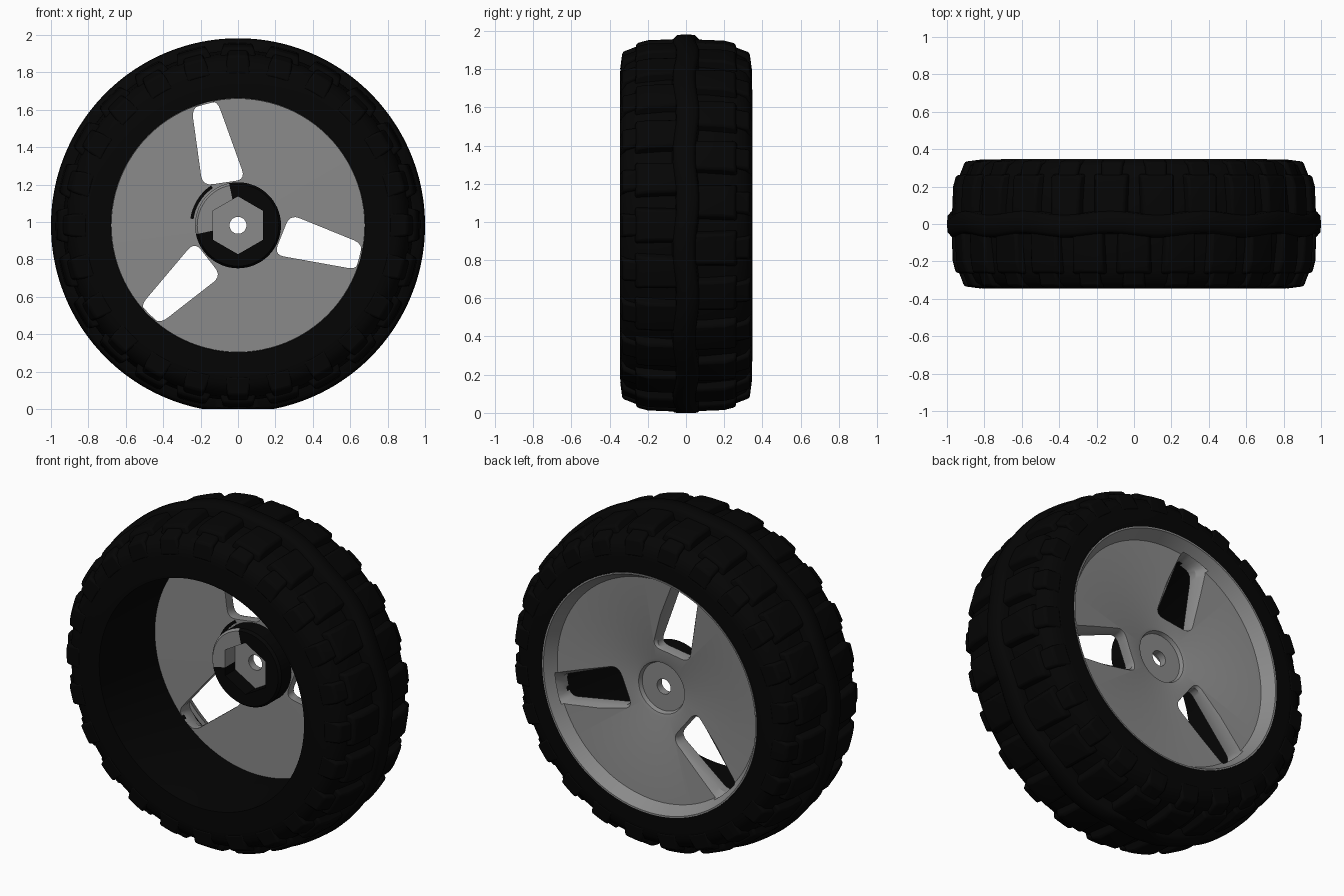
import bpy, bmesh
from math import sin, cos, pi, radians, floor

if "Cube" in bpy.data.objects:
    bpy.data.objects.remove(bpy.data.objects["Cube"])

CZ = 0.982    # axle height
LUGS = 24     # tread blocks per row


def material(name, v):
    m = bpy.data.materials.new(name)
    m.use_nodes = True
    m.diffuse_color = (v, v, v, 1)
    m.node_tree.nodes["Principled BSDF"].inputs["Base Color"].default_value = (v, v, v, 1)
    return m


BLACK = material("black rubber", 0.0015)
GREY = material("grey plastic", 0.255)


def at(r, a, y):
    return (r * cos(a), y, CZ + r * sin(a))


def finish(name, bm, mats, smooth=35):
    bmesh.ops.recalc_face_normals(bm, faces=bm.faces)
    me = bpy.data.meshes.new(name)
    bm.to_mesh(me)
    bm.free()
    for m in mats:
        me.materials.append(m)
    ob = bpy.data.objects.new(name, me)
    bpy.context.collection.objects.link(ob)
    smooth_shade(ob, smooth)
    return ob


def smooth_shade(ob, angle):
    bpy.ops.object.select_all(action='DESELECT')
    ob.select_set(True)
    bpy.context.view_layer.objects.active = ob
    bpy.ops.object.shade_smooth_by_angle(angle=radians(angle))


def bridge(bm, a, b):
    n = len(a)
    return [bm.faces.new((a[i], a[(i + 1) % n], b[(i + 1) % n], b[i])) for i in range(n)]


def revolve(bm, profile, n=96, shift=lambda a: 0):
    """Closed (r, y) profile swept round the axle."""
    rings = []
    for k in range(n):
        a = 2 * pi * k / n
        rings.append([bm.verts.new(at(r, a, y + shift(a))) for r, y in profile])
    for k in range(n):
        bridge(bm, rings[k], rings[(k + 1) % n])


def block(bm, profile, mid, half, taper, n=4):
    """A profile swept over a short arc, narrower at the top."""
    top = max(r for r, y in profile)
    low = min(r for r, y in profile)
    rings = []
    for k in range(n + 1):
        t = 2 * k / n - 1
        rings.append([bm.verts.new(at(r, mid + t * (half - taper * (r - low) / (top - low)), y))
                      for r, y in profile])
    for k in range(n):
        bridge(bm, rings[k], rings[k + 1])
    bm.faces.new(rings[0])
    bm.faces.new(rings[-1])


def flatten(bm):
    for v in bm.verts:
        v.co.z = max(v.co.z, 0)


# Tyre carcass, its bore widened at the back for the wheel lip
half = [(0.80, 0.345), (0.85, 0.338), (0.89, 0.312), (0.92, 0.25), (0.935, 0.1)]
bm = bmesh.new()
revolve(bm, [(0.68, 0.2), (0.713, 0.345)] + half
        + [(r, -y) for r, y in reversed(half)] + [(0.68, -0.345)])
flatten(bm)
finish("tyre_carcass", bm, [BLACK])


# Wavy centre rib
def wave(a):
    return 0.01 * sin(a * LUGS / 2)


bm = bmesh.new()
revolve(bm, [(0.92, -0.065), (0.98, -0.058), (0.997, -0.04), (1.0, 0), (0.997, 0.04),
             (0.98, 0.058), (0.92, 0.065)], 192, wave)
flatten(bm)
finish("centre_rib", bm, [BLACK], 50)

# Crown and shoulder blocks, staggered between the two sides
crown = [(0.90, 0.03), (0.976, 0.03), (0.969, 0.2), (0.953, 0.26), (0.90, 0.268)]
shoulder = [(0.80, 0.25), (0.94, 0.25), (0.92, 0.3), (0.908, 0.333), (0.81, 0.346)]
step = 2 * pi / LUGS
for side, label in ((1, "back"), (-1, "front")):
    for name, prof, width in (("crown", crown, 0.42), ("shoulder", shoulder, 0.33)):
        bm = bmesh.new()
        for k in range(LUGS):
            mid = (k + (0.5 if side > 0 else 0)) * step
            block(bm, [(r, side * y) for r, y in prof], mid, width * step, 0.03)
        flatten(bm)
        ob = finish(f"{label}_{name}_blocks", bm, [BLACK], 40)
        bev = ob.modifiers.new("rounding", 'BEVEL')
        bev.width = 0.012
        bev.segments = 2
        bev.limit_method = 'ANGLE'
        bev.angle_limit = radians(35)

# Wheel disc with flared back lip and recessed centre
bm = bmesh.new()
revolve(bm, [(0.045, 0.175), (0.678, 0.18), (0.678, 0.2), (0.712, 0.347), (0.703, 0.347),
             (0.662, 0.275), (0.172, 0.238), (0.152, 0.232), (0.143, 0.21), (0.045, 0.21)])
disc = finish("wheel_disc", bm, [GREY])

# Three rounded tapered slots, flared at the back
corners = [(-0.248, 0.63), (-0.115, 0.675), (0.04, 0.245), (-0.19, 0.212)]
cx = sum(x for x, z in corners) / 4
cz = sum(z for x, z in corners) / 4


def slot_outline(grow):
    """Rounded corners by quadratic blending; grow widens about the middle."""
    pts = []
    for i, (x, z) in enumerate(corners):
        ends = []
        for nx, nz in (corners[i - 1], corners[(i + 1) % 4]):
            d = ((nx - x) ** 2 + (nz - z) ** 2) ** 0.5
            ends.append((x + (nx - x) * 0.055 / d, z + (nz - z) * 0.055 / d))
        for j in range(6):
            t = j / 5
            px = (1 - t) ** 2 * ends[0][0] + 2 * t * (1 - t) * x + t * t * ends[1][0]
            pz = (1 - t) ** 2 * ends[0][1] + 2 * t * (1 - t) * z + t * t * ends[1][1]
            pts.append((cx + (px - cx) * (1 + grow * 2), cz + (pz - cz) * (1 + grow * 0.5)))
    return pts


bm = bmesh.new()
for k in range(3):
    a = 2 * pi * k / 3
    rings = []
    for y, grow in ((0.1, 0), (0.23, 0), (0.29, 0.17)):
        rings.append([bm.verts.new((x * cos(a) - z * sin(a), y, CZ + x * sin(a) + z * cos(a)))
                      for x, z in slot_outline(grow)])
    bridge(bm, rings[0], rings[1])
    bridge(bm, rings[1], rings[2])
    bm.faces.new(rings[0])
    bm.faces.new(rings[2])
cutter = finish("slot_cutter", bm, [GREY])
cutter.hide_render = True
mod = disc.modifiers.new("slots", 'BOOLEAN')
mod.operation = 'DIFFERENCE'
mod.solver = 'EXACT'
mod.object = cutter
bpy.context.view_layer.objects.active = disc
bpy.ops.object.modifier_apply(modifier=mod.name)
bpy.data.objects.remove(cutter)
smooth_shade(disc, 30)

# Hub with a hexagonal socket
N = 60


def hex_r(a):
    s = (a - pi / 2) / (pi / 3)
    return 0.134 / cos((s - floor(s) - 0.5) * pi / 3)


bm = bmesh.new()
angles = [2 * pi * k / N for k in range(N)]
spec = [(lambda a: 0.23, 0.18), (lambda a: 0.23, 0.085), (lambda a: 0.218, 0.07),
        (hex_r, 0.07), (hex_r, 0.165), (lambda a: 0.045, 0.165), (lambda a: 0.045, 0.18)]
rings = [[bm.verts.new(at(f(a), a, y)) for a in angles] for f, y in spec]
for i in range(len(rings) - 1):
    for k, f in enumerate(bridge(bm, rings[i], rings[i + 1])):
        left = 100 < k * 360 / N < 190
        f.material_index = 1 if i >= 4 or (i >= 1 and left) else 0
finish("hub", bm, [BLACK, GREY])

# Thin dark arc beside the hub
bm = bmesh.new()
block(bm, [(0.24, 0.17), (0.257, 0.17), (0.257, 0.178), (0.24, 0.178)],
      radians(148), radians(24), 0, 12)
finish("hub_arc", bm, [BLACK])
